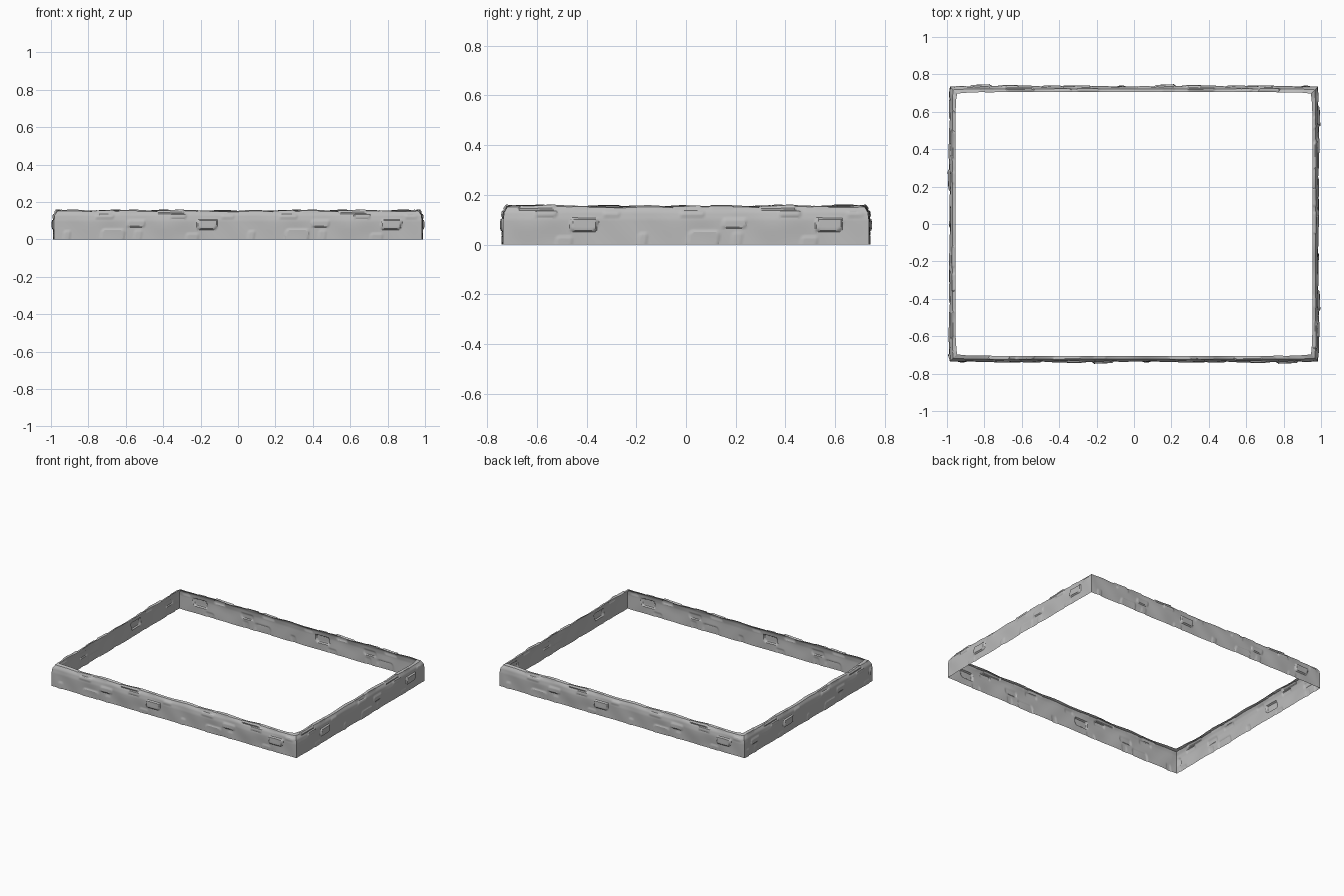
import bpy, bmesh, math
from mathutils import Vector

cube = bpy.data.objects.get("Cube")
if cube:
    bpy.data.objects.remove(cube, do_unlink=True)

HALF_X, HALF_Y = 0.984, 0.735
PERIOD = 0.985          # stone pattern repeats along each wall
STEP = 0.007

# Wall section from ground to lip: (inset, height)
SECTION = [(0, 0), (0, 0.10), (0.004, 0.13), (0.013, 0.149), (0.03, 0.154)]

# Raised stones: centre along wall, centre up the section, half width, half height, relief
STONES = [
    (0.07, 0.02, 0.02, 0.028, 0.004),
    (0.315, 0.022, 0.065, 0.036, 0.005),
    (0.44, 0.085, 0.05, 0.02, 0.005),
    (0.45, 0.022, 0.022, 0.03, 0.003),
    (0.74, 0.012, 0.035, 0.022, 0.004),
    (0.82, 0.08, 0.055, 0.028, 0.010),
    (0.665, 0.124, 0.045, 0.014, 0.006),
    (0.27, 0.122, 0.05, 0.012, 0.005),
    (0.93, 0.122, 0.035, 0.012, 0.004),
    (0.62, 0.152, 0.075, 0.013, 0.007),
    (0.25, 0.155, 0.06, 0.012, 0.006),
    (0.80, 0.155, 0.035, 0.012, 0.004),
    (0.39, 0.158, 0.05, 0.015, 0.005),
]

stone = bpy.data.materials.new("grey stone")
stone.use_nodes = True
grey = (0.5, 0.5, 0.5, 1)
stone.diffuse_color = grey
stone.node_tree.nodes["Principled BSDF"].inputs["Base Color"].default_value = grey


def wrap(d):
    return (d + PERIOD / 2) % PERIOD - PERIOD / 2


def relief(u, v):
    """Outward height of the stone surface."""
    a = 2 * math.pi * u / PERIOD
    # broad swelling of the masonry
    h = 0.007 * math.exp(-(wrap(u - 0.64) / 0.1) ** 2 - ((v - 0.09) / 0.06) ** 2)
    h += 0.004 * math.exp(-(wrap(u - 0.27) / 0.09) ** 2 - ((v - 0.1) / 0.05) ** 2)
    h += 0.0012 * math.sin(5 * a + 30 * v)
    # individual stones with rounded corners and steep edges
    best = 0
    for cu, cv, hw, hh, height in STONES:
        r = min(hw, hh) * 0.6
        du = abs(wrap(u - cu - 0.15 * (v - cv))) - hw + r
        dv = abs(v - cv) - hh + r
        d = math.hypot(max(du, 0), max(dv, 0)) + min(max(du, dv), 0) - r
        best = max(best, height * min(max(-d / 0.006, 0), 1))
    return min(h + best, 0.016)


def section_samples():
    """Resample the section: inset, height, length along it, outward normal."""
    out, length = [], 0
    for (i0, z0), (i1, z1) in zip(SECTION, SECTION[1:]):
        seg = math.hypot(i1 - i0, z1 - z0)
        n = max(2, round(seg / STEP))
        for k in range(n):
            f = k / n
            out.append((i0 + (i1 - i0) * f, z0 + (z1 - z0) * f, length + seg * f,
                        (z1 - z0) / seg, (i1 - i0) / seg))
        length += seg
    out.append((i1, z1, length, 0.4, 0.9))
    return out


def build_wall(name, tangent, normal, half_len, depth, phase):
    bm = bmesh.new()
    cols = round(2 * half_len / STEP)
    rows = []
    for inset, z, v, n_out, n_up in section_samples():
        row = []
        for c in range(cols + 1):
            t = 2 * c / cols - 1
            s = t * half_len
            gap = half_len - abs(s)              # distance to the nearest corner
            fade = min(gap / 0.04, 1)
            h = relief(s + phase, v) * fade
            # lip widens a little and lifts near the corners
            lip = max(0, (v - 0.13) / 0.038)
            corner = math.exp(-gap / 0.06) * lip
            off = inset + 0.008 * corner
            wave = 0.003 * math.sin(2 * math.pi * (s + phase) / PERIOD * 3) * lip * fade
            p = tangent * (t * (half_len - off)) + normal * (depth - off + h * n_out)
            p.z = z + h * n_up + wave + 0.005 * corner
            row.append(bm.verts.new(p))
        rows.append(row)
    for low, high in zip(rows, rows[1:]):
        for c in range(cols):
            bm.faces.new((low[c], low[c + 1], high[c + 1], high[c]))
    mesh = bpy.data.meshes.new(name)
    bm.to_mesh(mesh)
    bm.free()
    mesh.materials.append(stone)
    wall = bpy.data.objects.new(name, mesh)
    bpy.context.collection.objects.link(wall)
    return wall


X, Y = Vector((1, 0, 0)), Vector((0, 1, 0))
walls = [
    build_wall("front_wall", X, -Y, HALF_X, HALF_Y, 0),
    build_wall("left_wall", Y, X, HALF_Y, HALF_X, 0.245),
    build_wall("back_wall", -X, Y, HALF_X, HALF_Y, 0),
    build_wall("right_wall", -Y, -X, HALF_Y, HALF_X, 0.07),
]

# Smooth masonry with crisp stone edges
bpy.ops.object.select_all(action="DESELECT")
for wall in walls:
    wall.select_set(True)
bpy.context.view_layer.objects.active = walls[0]
bpy.ops.object.shade_smooth_by_angle(angle=math.radians(30))
